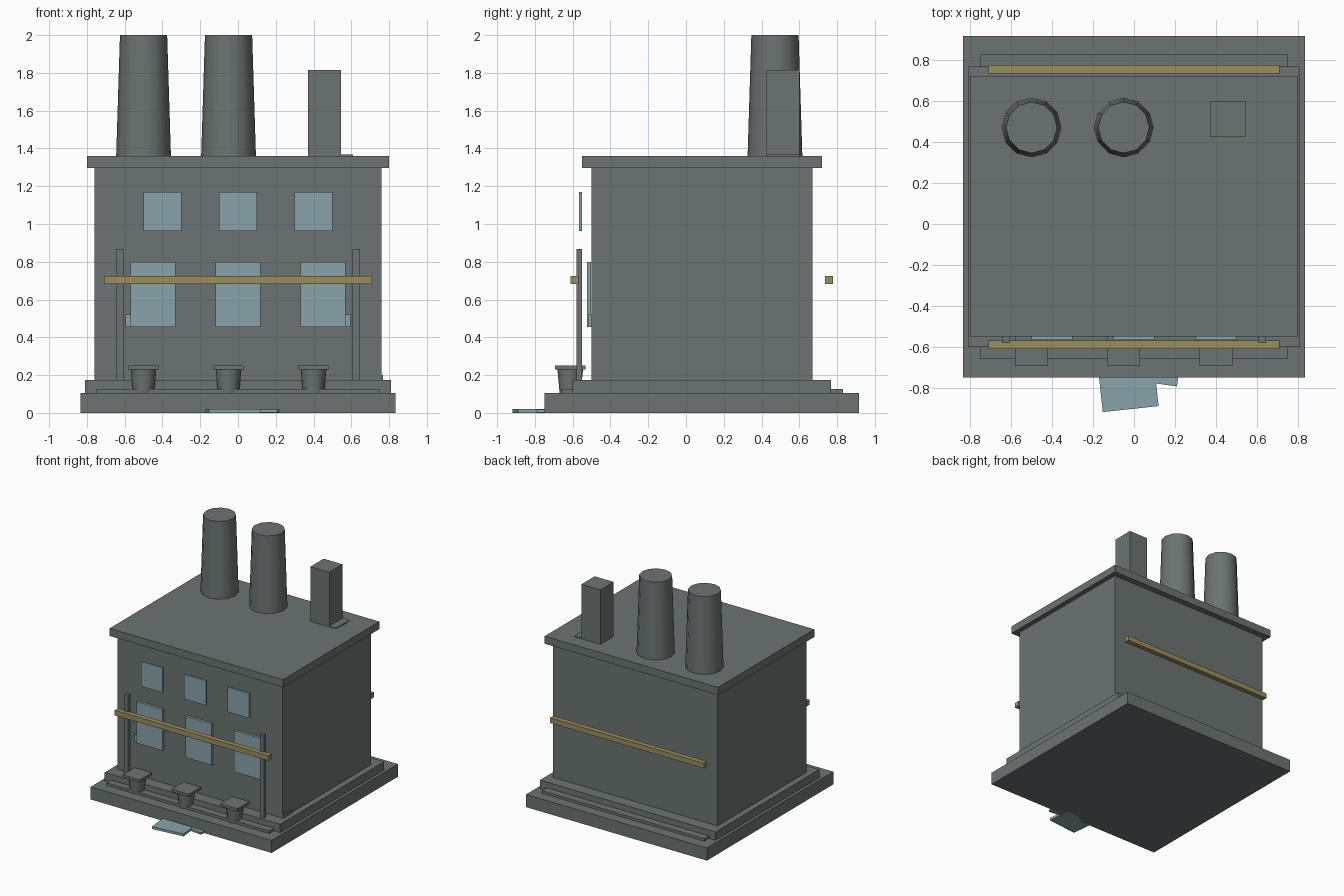
import bpy
import bmesh
from mathutils import Matrix, Vector

cube = bpy.data.objects.get("Cube")
if cube:
    bpy.data.objects.remove(cube, do_unlink=True)


def material(name, rgb):
    mat = bpy.data.materials.new(name)
    mat.use_nodes = True
    color = (*rgb, 1.0)
    mat.diffuse_color = color
    mat.node_tree.nodes["Principled BSDF"].inputs["Base Color"].default_value = color
    return mat


STONE = material("grey stone", (0.147, 0.174, 0.168))
GLASS = material("pale blue glass", (0.254, 0.366, 0.392))
BRASS = material("dull brass", (0.323, 0.270, 0.112))


def finish(name, bm, mat):
    mesh = bpy.data.meshes.new(name)
    bm.to_mesh(mesh)
    bm.free()
    mesh.materials.append(mat)
    obj = bpy.data.objects.new(name, mesh)
    bpy.context.collection.objects.link(obj)
    return obj


def box(name, xs, ys, zs, mat=STONE, turn=0.0):
    """Box between low and high limits on each axis, turned about its own z axis."""
    lo, hi = (Vector(p) for p in zip(xs, ys, zs))
    bm = bmesh.new()
    bmesh.ops.create_cube(bm, size=1, matrix=Matrix.Diagonal((*(hi - lo), 1)))
    obj = finish(name, bm, mat)
    obj.location = (lo + hi) / 2
    obj.rotation_euler.z = turn
    return obj


def tapered(name, x, y, zs, r_low, r_high, mat=STONE, sides=12):
    """Upright tapered drum with soft sides and crisp rims."""
    bm = bmesh.new()
    bmesh.ops.create_cone(bm, cap_ends=True, segments=sides, radius1=r_low,
                          radius2=r_high, depth=zs[1] - zs[0])
    obj = finish(name, bm, mat)
    obj.location = (x, y, sum(zs) / 2)
    bpy.ops.object.select_all(action='DESELECT')
    obj.select_set(True)
    bpy.context.view_layer.objects.active = obj
    bpy.ops.object.shade_smooth_by_angle(angle=0.7)
    return obj


# Stepped foundation, walls and roof
box("base_slab", (-0.835, 0.835), (-0.75, 0.917), (0, 0.105))
box("foundation_ledge", (-0.75, 0.75), (-0.66, 0.83), (0.1, 0.127))
box("foundation_step", (-0.81, 0.81), (-0.6, 0.768), (0.1, 0.175))
box("building_walls", (-0.76, 0.76), (-0.5, 0.67), (0.17, 1.3))
box("roof_slab", (-0.8, 0.8), (-0.55, 0.72), (1.297, 1.36))
box("side_kick_plate", (0.755, 0.767), (-0.5, -0.38), (0.175, 0.2))

# Round chimneys and the square stack with its foot plate
for i, x in enumerate((-0.5, -0.05)):
    tapered(f"chimney_{i + 1}", x, 0.471, (1.36, 2.0), 0.145, 0.125)
box("square_stack", (0.37, 0.545), (0.425, 0.6), (1.36, 1.815))
box("stack_foot_plate", (0.435, 0.61), (0.425, 0.6), (1.358, 1.367))

# Window panes in two rows
for i in range(3):
    x = (i - 1) * 0.4
    box(f"upper_window_{i + 1}", (x - 0.1, x + 0.1), (-0.566, -0.55), (0.963, 1.17), GLASS)
    x = (i - 1) * 0.45
    box(f"lower_window_{i + 1}", (x - 0.12, x + 0.12), (-0.524, -0.503), (0.455, 0.8), GLASS)

# Posts and pane slivers on both sides of the front
for side, s in (("right", -1), ("left", 1)):
    box(f"front_post_{side}", sorted((s * 0.607, s * 0.645)), (-0.58, -0.55), (0.175, 0.867))
    box(f"window_sliver_{side}", sorted((s * 0.55, s * 0.596)), (-0.515, -0.5),
        (0.455, 0.52), GLASS)

# Brass rails across the front and the back
for side, y in (("front", -0.59), ("back", 0.756)):
    box(f"{side}_rail", (-0.71, 0.71), (y - 0.021, y + 0.021), (0.682, 0.725), BRASS)

# Low pedestals with square tops
for i in range(3):
    x, y = -0.5 + i * 0.45, -0.613
    tapered(f"pedestal_{i + 1}", x, y, (0.105, 0.232), 0.056, 0.068)
    box(f"pedestal_top_{i + 1}", (x - 0.08, x + 0.08), (y - 0.08, y + 0.08), (0.23, 0.252))

# Fallen panes lying on the ground
box("fallen_pane_large", (-0.164, 0.11), (-0.904, -0.704), (0, 0.02), GLASS, 0.107)
box("fallen_pane_small", (-0.015, 0.225), (-0.777, -0.577), (0.001, 0.018), GLASS, -0.14)
